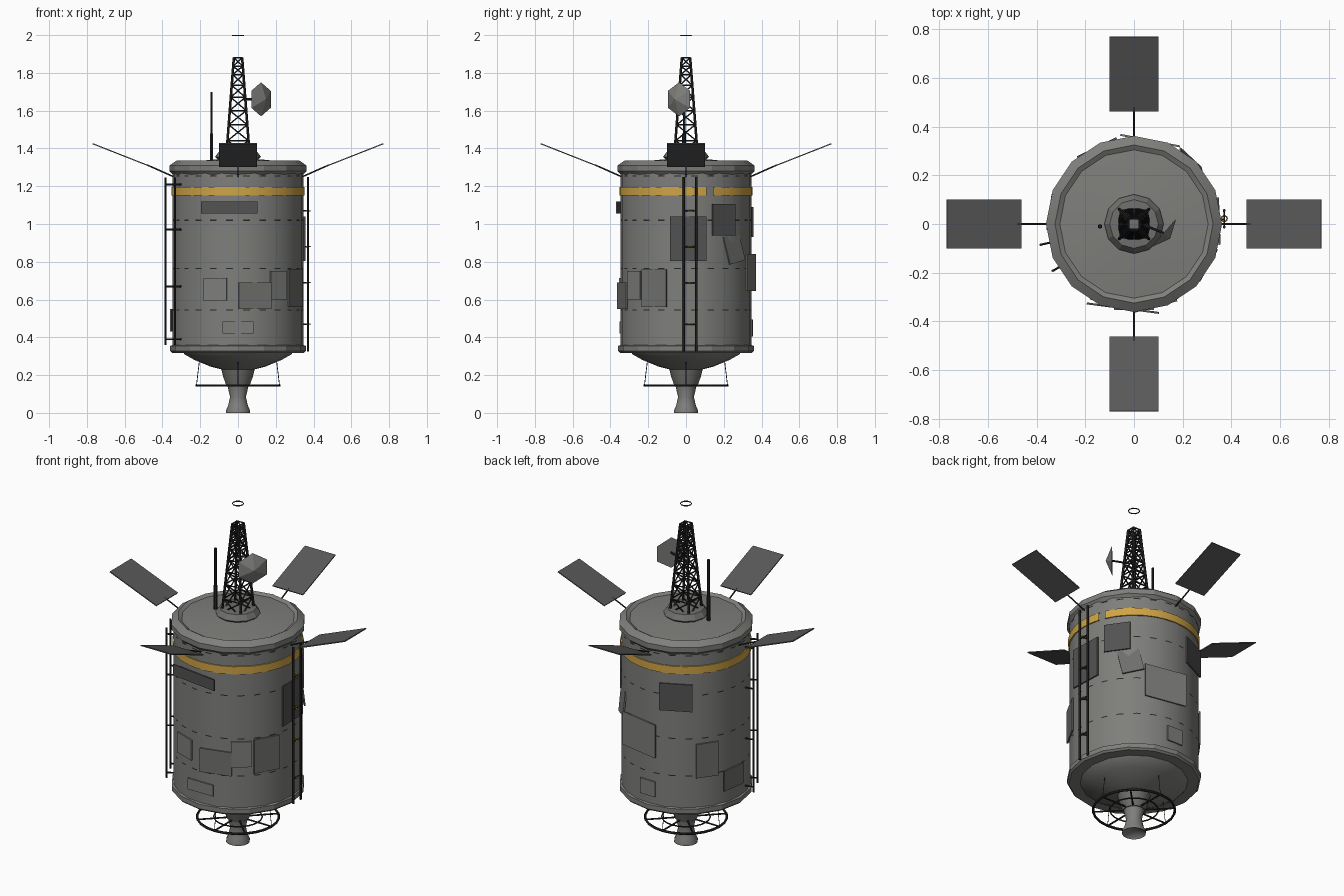
import bpy, bmesh
from math import sin, cos, pi, radians, hypot, atan2
from mathutils import Vector, Matrix

if "Cube" in bpy.data.objects:
    bpy.data.objects.remove(bpy.data.objects["Cube"], do_unlink=True)


def material(name, r, g, b):
    m = bpy.data.materials.new(name)
    m.use_nodes = True
    m.diffuse_color = (r, g, b, 1)
    m.node_tree.nodes["Principled BSDF"].inputs["Base Color"].default_value = (r, g, b, 1)
    return m


HULL = material("hull grey", 0.21, 0.21, 0.2)
PATCH = material("patch grey", 0.16, 0.16, 0.155)
DARK = material("dark plate grey", 0.085, 0.085, 0.085)
SOLAR = material("solar panel grey", 0.1, 0.1, 0.1)
BLACK = material("black metal", 0.02, 0.02, 0.02)
GOLD = material("gold foil", 0.62, 0.37, 0.06)


def finish(name, bm, mat, smooth=None):
    mesh = bpy.data.meshes.new(name)
    bm.to_mesh(mesh)
    bm.free()
    mesh.materials.append(mat)
    if smooth:
        mesh.shade_smooth()
        mesh.set_sharp_from_angle(angle=radians(smooth))
    obj = bpy.data.objects.new(name, mesh)
    bpy.context.collection.objects.link(obj)
    return obj


def lathe(name, profile, sides, mat, smooth=None, start=0.0, sweep=360.0):
    """Spin (radius, height) points around z, listed from the bottom up."""
    bm = bmesh.new()
    closed = sweep == 360.0
    columns = []
    for i in range(sides if closed else sides + 1):
        a = radians(start + sweep * i / sides)
        columns.append([bm.verts.new((r * cos(a), r * sin(a), z)) for r, z in profile])
    for i in range(sides):
        a, b = columns[i], columns[(i + 1) % len(columns)]
        for j in range(len(profile) - 1):
            bm.faces.new((a[j], b[j], b[j + 1], a[j + 1]))
    bmesh.ops.remove_doubles(bm, verts=bm.verts, dist=1e-5)
    return finish(name, bm, mat, smooth)


def rods(name, segments, radius, mat, sides=6):
    """Straight bars between pairs of points, in one object."""
    bm = bmesh.new()
    for p, q in segments:
        p, q = Vector(p), Vector(q)
        turn = (q - p).to_track_quat("Z", "Y").to_matrix().to_4x4()
        bmesh.ops.create_cone(bm, cap_ends=True, segments=sides, radius1=radius,
                              radius2=radius, depth=(q - p).length,
                              matrix=Matrix.Translation((p + q) / 2) @ turn)
    return finish(name, bm, mat)


def plate(name, size, matrix, mat):
    bm = bmesh.new()
    bmesh.ops.create_cube(bm, size=1, matrix=matrix @ Matrix.Diagonal((*size, 1)))
    return finish(name, bm, mat)


def ring(name, centre, radius, thick, mat, sides=24):
    bpy.ops.mesh.primitive_torus_add(location=centre, major_radius=radius, minor_radius=thick,
                                     major_segments=sides, minor_segments=6)
    obj = bpy.context.object
    obj.name = name
    obj.data.materials.append(mat)


def polar(r, degrees, z):
    return Vector((r * cos(radians(degrees)), r * sin(radians(degrees)), z))


# Hull, end rims and cap
lathe("hull", [(0.347, 0.34), (0.347, 1.28)], 24, HULL, 30)
lathe("lower_rim", [(0.29, 0.318), (0.35, 0.318), (0.36, 0.328), (0.36, 0.355), (0.345, 0.36)], 16, HULL, 20)
lathe("top_cap", [(0.345, 1.26), (0.362, 1.28), (0.362, 1.31), (0.325, 1.336),
                  (0.305, 1.324), (0.12, 1.342), (0, 1.345)], 16, HULL, 20)
lathe("cap_hub", [(0.1, 1.335), (0.122, 1.355), (0.1, 1.385), (0, 1.39)], 12, PATCH)
lathe("gold_band", [(0.345, 1.15), (0.353, 1.15), (0.353, 1.195), (0.345, 1.195)], 32, GOLD, 30, 24, 354)

# Horizontal seams surface at the middle of each hull facet
for z in (0.545, 0.765, 1.02, 1.255):
    lathe("seam", [(0.3465, z - 0.003), (0.3465, z + 0.003)], 24, BLACK, None, 7.5)

# Engine
lathe("engine_fairing", [(0.085, 0.23), (0.145, 0.245), (0.23, 0.28), (0.28, 0.308), (0.3, 0.33)], 16, HULL, 30)
lathe("engine_mount", [(0, 0.135), (0.06, 0.14), (0.078, 0.19), (0.092, 0.245)], 16, PATCH, 30)
lathe("engine_nozzle", [(0, 0.03), (0.058, 0.008), (0.064, 0), (0.064, 0.012), (0.052, 0.04),
                        (0.042, 0.085), (0.055, 0.14)], 16, HULL, 40)
ring("engine_ring", (0, 0, 0.145), 0.22, 0.007, BLACK)
ring("inner_engine_ring", (0, 0, 0.145), 0.13, 0.004, BLACK)
spokes = [(polar(0.05, 45 * i, 0.145), polar(0.22, 45 * i, 0.145)) for i in range(8)]
rods("engine_spokes", spokes, 0.005, BLACK)
struts = [(polar(0.22, 90 * i, 0.145), polar(0.205, 90 * i, 0.27)) for i in range(4)]
rods("engine_struts", struts, 0.002, BLACK, 4)

# Flat hull plates: bearing, lower and upper height, width, colour
PLATES = [
    (-97.5, 1.055, 1.12, 0.3, DARK), (-110, 0.595, 0.715, 0.13, HULL),
    (-75, 0.55, 0.69, 0.18, PATCH), (-90, 0.42, 0.485, 0.165, HULL),
    (-52, 0.6, 0.75, 0.11, HULL), (-29, 0.56, 0.76, 0.15, PATCH),
    (2, 0.805, 1.04, 0.195, DARK), (35, 0.94, 1.105, 0.145, DARK),
    (79, 0.645, 0.84, 0.25, HULL), (116, 0.93, 1.09, 0.18, DARK),
    (144, 0.535, 0.735, 0.125, PATCH), (172, 0.43, 0.55, 0.15, PATCH),
    (89, 0.405, 0.495, 0.1, HULL),
]
for bearing, low, high, width, mat in PLATES:
    place = Matrix.Translation(polar(0.349, bearing, (low + high) / 2)) @ Matrix.Rotation(radians(bearing), 4, "Z")
    plate("hull_plate", (0.008, width, high - low), place, mat)
lean = Matrix.Rotation(radians(47), 4, "Z") @ Matrix.Rotation(radians(12), 4, "X") @ Matrix.Rotation(radians(-8), 4, "Y")
plate("tilted_hull_plate", (0.008, 0.12, 0.15), Matrix.Translation(polar(0.347, 47, 0.87)) @ lean, PATCH)

# Four tilted solar panels on booms
for i in range(4):
    turn = Matrix.Rotation(i * pi / 2, 4, "Z")
    tilt = Matrix.Translation((0.617, 0, 1.365)) @ Matrix.Rotation(-radians(21.5), 4, "Y")
    plate("solar_panel", (0.328, 0.2, 0.006), turn @ tilt, SOLAR)
    rods("solar_boom", [(polar(0.34, 90 * i, 1.25), polar(0.48, 90 * i, 1.312))], 0.004, BLACK)

# Lattice mast
LEVELS = [1.36, 1.44, 1.525, 1.6, 1.67, 1.735, 1.79, 1.835, 1.88]


def corner(i, z):
    half = 0.062 + (z - 1.36) / 0.52 * (0.022 - 0.062)
    a = pi / 4 + i * pi / 2
    return Vector((half * 2 ** 0.5 * cos(a), half * 2 ** 0.5 * sin(a), z))


rods("mast_legs", [(corner(i, 1.36), corner(i, 1.88)) for i in range(4)], 0.007, BLACK)
braces = []
for i in range(4):
    for low, high in zip(LEVELS, LEVELS[1:]):
        braces += [(corner(i, low), corner(i + 1, high)), (corner(i + 1, low), corner(i, high)),
                   (corner(i, high), corner(i + 1, high))]
rods("mast_braces", braces, 0.004, BLACK, 5)
ring("mast_halo", (0, 0, 1.997), 0.03, 0.003, BLACK, 10)

# Six-sided dish with its arm
facing = Vector((0.75, -0.66, 0))
dish_centre = Vector((0.122, -0.037, 1.66))
bm = bmesh.new()
bmesh.ops.create_cone(bm, cap_ends=True, segments=6, radius1=0.09, radius2=0, depth=0.035,
                      matrix=Matrix.Translation(dish_centre + facing * 0.0175)
                      @ facing.to_track_quat("Z", "Y").to_matrix().to_4x4())
finish("dish", bm, HULL)
rods("dish_arm", [((0.03, 0, 1.66), dish_centre)], 0.006, BLACK)

# Whip antenna on the cap
rods("antenna_base", [((-0.14, -0.01, 1.33), (-0.14, -0.01, 1.48))], 0.01, BLACK)
rods("antenna_whip", [((-0.14, -0.01, 1.46), (-0.14, -0.01, 1.7))], 0.007, BLACK)

# Side rails with standoffs
rods("left_rails", [((0.371, y, 0.325), (0.371, y, 1.25)) for y in (-0.012, 0.055)], 0.007, BLACK)
for z in (0.47, 0.69, 0.88, 1.07):
    rods("left_rail_rung", [((0.371, -0.012, z), (0.371, 0.055, z)),
                            ((0.34, 0.02, z), (0.371, 0.02, z))], 0.004, BLACK)
    ring("gold_rail_ring", (0.371, 0.022, z), 0.012, 0.003, GOLD, 10)
for x, y in ((-0.383, -0.085), (-0.333, -0.192)):
    rods("right_rail", [((x, y, 0.36), (x, y, 1.245))], 0.006, BLACK)
    bearing = atan2(y, x)
    standoffs = [((x, y, z), (0.335 * cos(bearing), 0.335 * sin(bearing), z)) for z in (0.39, 0.67, 0.97, 1.21)]
    rods("right_rail_standoffs", standoffs, 0.005, BLACK)
